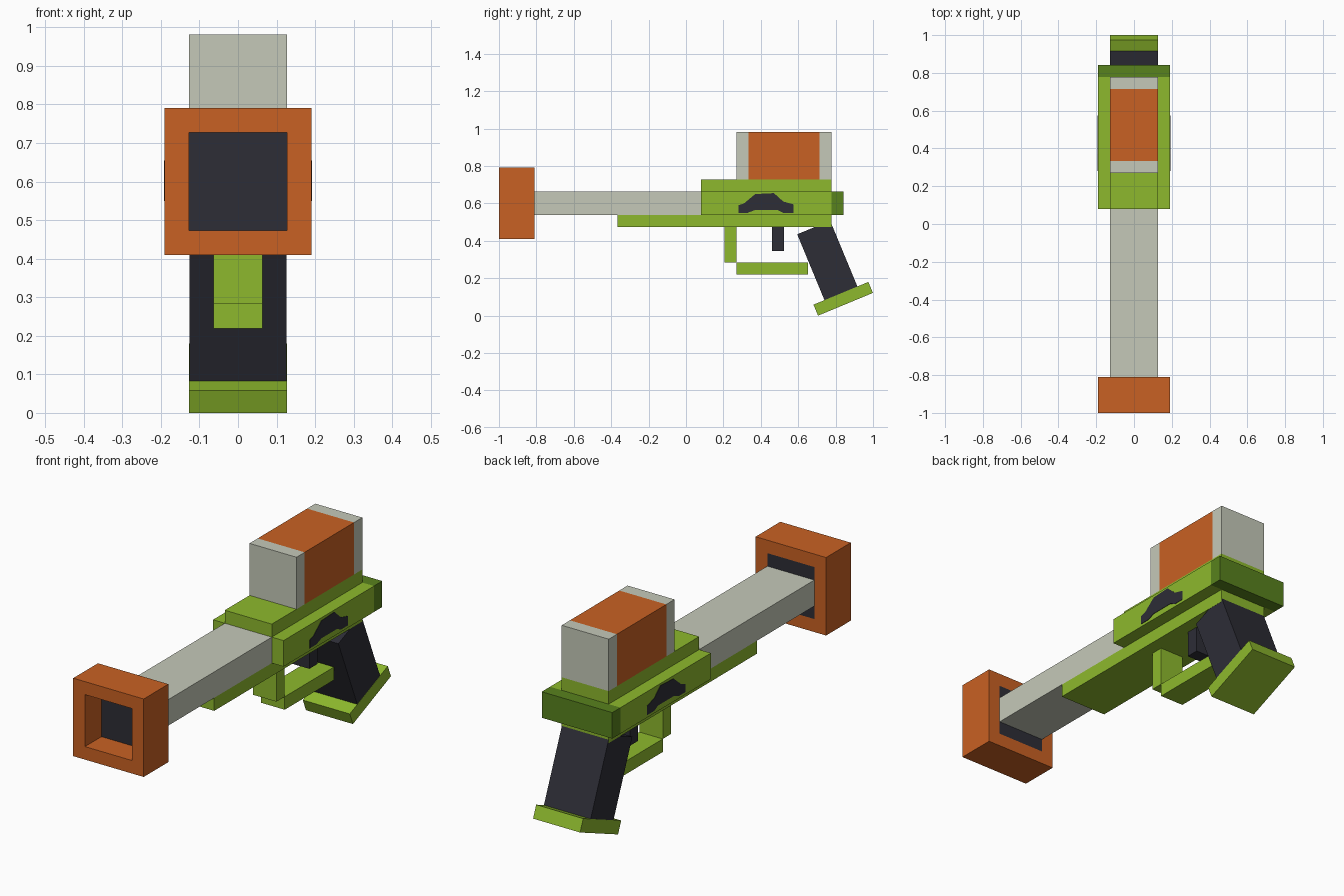
import bpy, bmesh, math
from mathutils import Matrix, Vector

cube = bpy.data.objects.get("Cube")
if cube:
    bpy.data.objects.remove(cube, do_unlink=True)

U = 0.0635          # one block of the modelling grid
Z0 = 0.41           # height of the muzzle's lower edge


def material(name, rgb):
    lin = [((c / 255 + 0.055) / 1.055) ** 2.4 for c in rgb] + [1.0]
    m = bpy.data.materials.new(name)
    m.use_nodes = True
    m.diffuse_color = lin
    m.node_tree.nodes["Principled BSDF"].inputs["Base Color"].default_value = lin
    return m


GREEN = material("lime green", (141, 185, 45))
DEEP = material("deep green", (88, 130, 29))
ORANGE = material("orange", (201, 97, 35))
GREY = material("pale grey", (197, 201, 185))
DARK = material("charcoal", (45, 45, 54))


def finish(name, bm, *mats):
    bmesh.ops.recalc_face_normals(bm, faces=bm.faces)
    mesh = bpy.data.meshes.new(name)
    bm.to_mesh(mesh)
    bm.free()
    for m in mats:
        mesh.materials.append(m)
    ob = bpy.data.objects.new(name, mesh)
    bpy.context.collection.objects.link(ob)
    return ob


def box_bm(lo, hi):
    lo, hi = Vector(lo), Vector(hi)
    bm = bmesh.new()
    bmesh.ops.create_cube(bm, size=1)
    bmesh.ops.scale(bm, vec=hi - lo, verts=bm.verts)
    bmesh.ops.translate(bm, vec=(lo + hi) / 2, verts=bm.verts)
    return bm


def block_bm(x, y, z):
    """Box on the grid: x, y and z are (from, to) in blocks."""
    return box_bm((x[0] * U, y[0] * U - 1, z[0] * U + Z0),
                  (x[1] * U, y[1] * U - 1, z[1] * U + Z0))


def block(name, half, y, z, mat):
    return finish(name, block_bm((-half, half), y, z), mat)


# Muzzle: orange frame with a sunken dark front and a flush dark back
bm = block_bm((-3, 3), (0, 3), (0, 6))
bm.normal_update()
ends = [f for f in bm.faces if abs(f.normal.y) > 0.9]
for f in ends:
    bmesh.ops.inset_region(bm, faces=[f], thickness=U, use_even_offset=True)
    if f.normal.y < 0:
        f = bmesh.ops.extrude_discrete_faces(bm, faces=[f])["faces"][0]
        bmesh.ops.translate(bm, vec=(0, 2 * U, 0), verts=f.verts)
    f.material_index = 1
finish("muzzle", bm, ORANGE, DARK)

# Barrel and receiver
block("barrel", 2, (3, 17), (2, 4), GREY)
block("lower_plate", 2, (10, 28), (1, 2), GREEN)
block("receiver", 2, (17, 28), (2, 5), GREEN)
block("rear_plate", 3, (28, 29), (2, 4), DEEP)

# Side rails with a plain dark patch on each
patch = [(.28, .55), (.28, .59), (.31, .60), (.37, .65), (.47, .655), (.52, .61),
         (.575, .595), (.575, .55), (.52, .55), (.49, .565), (.37, .565), (.33, .55)]
for side, s in (("left", 1), ("right", -1)):
    finish(side + "_rail", block_bm(sorted((2 * s, 3 * s)), (17, 28), (2, 4)), GREEN)
    bm = bmesh.new()
    face = bm.faces.new([bm.verts.new((s * 3 * U, y, z)) for y, z in patch])
    out = bmesh.ops.extrude_face_region(bm, geom=[face])["geom"]
    bmesh.ops.translate(bm, vec=(s * 0.002, 0, 0),
                        verts=[v for v in out if isinstance(v, bmesh.types.BMVert)])
    finish(side + "_patch", bm, DARK)

# Tank on top: orange body between grey caps
block("tank_front_cap", 2, (20, 21), (5, 9), GREY)
block("tank_body", 2, (21, 27), (5, 9), ORANGE)
block("tank_rear_cap", 2, (27, 28), (5, 9), GREY)

# Trigger and guard
block("guard_post", 1, (19, 20), (-2, 1), GREEN)
block("guard_bar", 1, (20, 26), (-3, -2), GREEN)
block("trigger", 1, (23, 24), (-1, 1), DARK)

# Raked grip and its foot, built upright from the foot's lower front corner
rake = Matrix.Translation((0, 0.706, 0)) @ Matrix.Rotation(math.radians(22.5), 4, "X")
for name, half, y, z, mat in (("grip_foot", 2, (0, 5), (0, 1), GREEN),
                              ("grip", 1.99, (1, 4), (1, 7), DARK)):
    bm = box_bm((-half * U, y[0] * U, z[0] * U), (half * U, y[1] * U, z[1] * U))
    bmesh.ops.transform(bm, matrix=rake, verts=bm.verts)
    finish(name, bm, mat)
